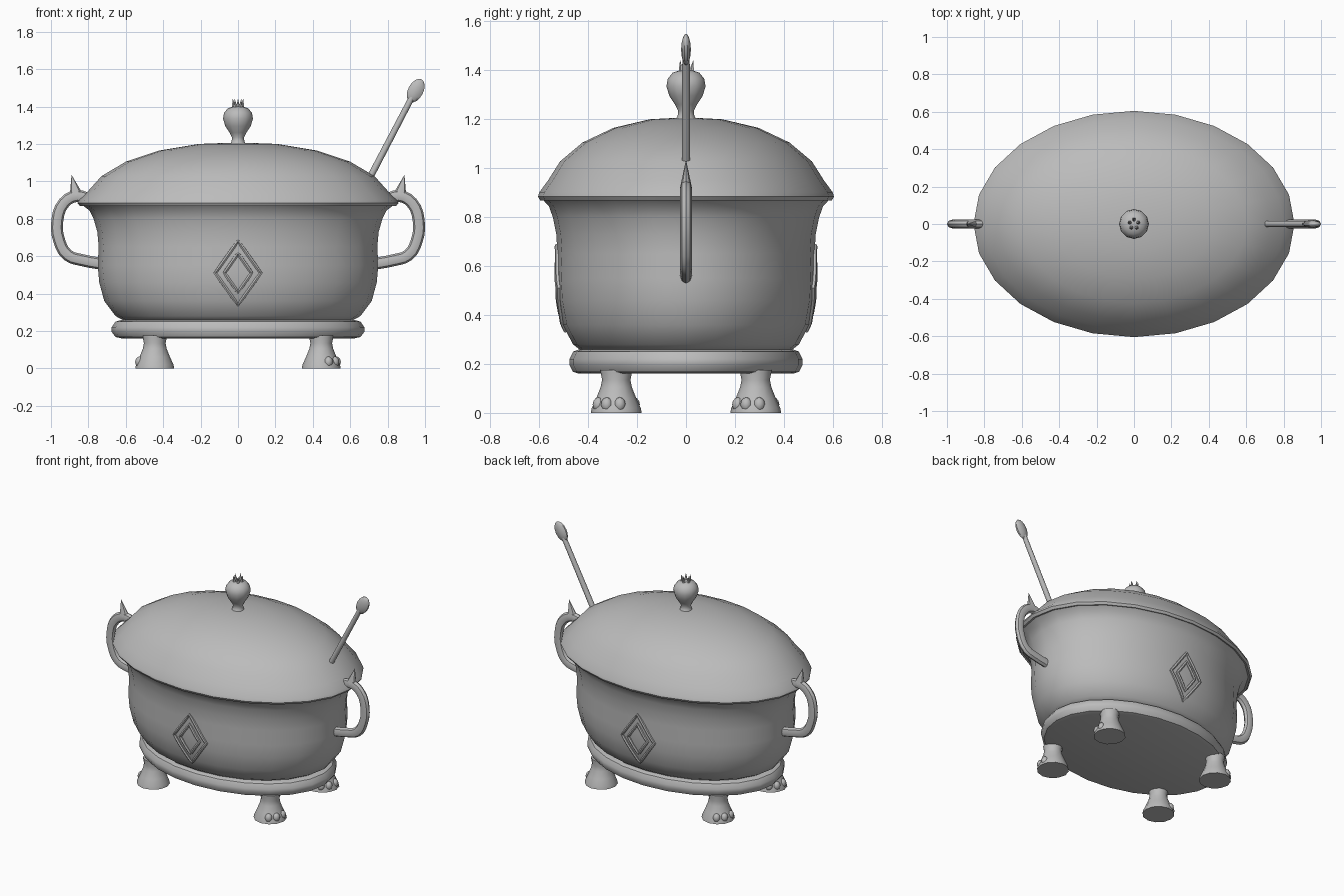
import bpy, bmesh, math
from mathutils import Vector, Matrix

if "Cube" in bpy.data.objects:
    bpy.data.objects.remove(bpy.data.objects["Cube"])

metal = bpy.data.materials.new("grey_metal")
metal.diffuse_color = (0.5, 0.5, 0.5, 1)
metal.use_nodes = True
metal.node_tree.nodes["Principled BSDF"].inputs["Base Color"].default_value = metal.diffuse_color
RATIO = 0.705  # oval depth / width


def activate(ob):
    bpy.ops.object.select_all(action='DESELECT')
    ob.select_set(True)
    bpy.context.view_layer.objects.active = ob


def finish(ob, angle=40):
    ob.data.materials.clear()
    ob.data.materials.append(metal)
    activate(ob)
    bpy.ops.object.shade_smooth_by_angle(angle=math.radians(angle))
    return ob


def from_bmesh(name, bm, angle=40):
    bmesh.ops.recalc_face_normals(bm, faces=bm.faces)
    me = bpy.data.meshes.new(name)
    bm.to_mesh(me)
    bm.free()
    ob = bpy.data.objects.new(name, me)
    bpy.context.collection.objects.link(ob)
    return finish(ob, angle)


def lathe(name, profile, seg=24, ratio=1.0, at=(0, 0, 0), angle=40):
    """Closed turned shape; profile is (radius, z), ratio squashes y."""
    bm = bmesh.new()
    rings = []
    for r, z in profile:
        rings.append([bm.verts.new((at[0] + r * math.cos(2 * math.pi * i / seg),
                                    at[1] + r * ratio * math.sin(2 * math.pi * i / seg),
                                    at[2] + z)) for i in range(seg)])
    for a, b in zip(rings, rings[1:]):
        for i in range(seg):
            j = (i + 1) % seg
            bm.faces.new((a[i], a[j], b[j], b[i]))
    bm.faces.new(rings[0])
    bm.faces.new(rings[-1])
    return from_bmesh(name, bm, angle)


def tube(name, points, radius, smooth=False, cyclic=False, flat=1.0, res=2):
    cu = bpy.data.curves.new(name, 'CURVE')
    cu.dimensions = '3D'
    cu.bevel_depth = radius
    cu.bevel_resolution = res
    cu.use_fill_caps = True
    if smooth:
        sp = cu.splines.new('BEZIER')
        sp.bezier_points.add(len(points) - 1)
        for bp, p in zip(sp.bezier_points, points):
            bp.co = p
            bp.handle_left_type = bp.handle_right_type = 'AUTO'
        sp.resolution_u = 3
    else:
        sp = cu.splines.new('POLY')
        sp.points.add(len(points) - 1)
        for q, p in zip(sp.points, points):
            q.co = (*p, 1)
    sp.use_cyclic_u = cyclic
    ob = bpy.data.objects.new(name, cu)
    bpy.context.collection.objects.link(ob)
    activate(ob)
    bpy.ops.object.convert(target='MESH')
    ob = bpy.context.object
    for v in ob.data.vertices:
        v.co.y *= flat
    return finish(ob)


def cone(name, base, tip, r1, r2=0.0, seg=8, flat=1.0):
    base, tip = Vector(base), Vector(tip)
    d = tip - base
    m = Matrix.Translation((base + tip) / 2) @ d.to_track_quat('Z', 'Y').to_matrix().to_4x4()
    bm = bmesh.new()
    bmesh.ops.create_cone(bm, cap_ends=True, segments=seg, radius1=r1, radius2=r2,
                          depth=d.length, matrix=m)
    for v in bm.verts:
        v.co.y = base.y + (v.co.y - base.y) * flat
    return from_bmesh(name, bm)


def ellipsoid(name, matrix, u=10, v=8):
    bm = bmesh.new()
    bmesh.ops.create_uvsphere(bm, u_segments=u, v_segments=v, radius=1, matrix=matrix)
    return from_bmesh(name, bm, 50)


# Bowl, lid and base plinth
BOWL = [(.60, .25), (.655, .28), (.715, .36), (.742, .46), (.75, .55), (.745, .65),
        (.752, .73), (.772, .80), (.795, .845), (.835, .875)]
lathe("bowl", BOWL, ratio=RATIO)
lathe("lid", [(.81, .875), (.845, .868), (.858, .884), (.85, .902), (.80, .95), (.73, 1.028),
              (.60, 1.105), (.42, 1.165), (.21, 1.20), (.05, 1.206)], ratio=RATIO)
lathe("base_plinth", [(.62, .16), (.655, .168), (.675, .195), (.675, .22), (.655, .25),
                      (.62, .26)], ratio=RATIO)

# Lid knob with a small crown
lathe("knob", [(.042, 1.20), (.034, 1.215), (.032, 1.235), (.045, 1.26), (.068, 1.295),
               (.08, 1.335), (.075, 1.365), (.055, 1.39), (.025, 1.40)], seg=12)
for i in range(5):
    a = 2 * math.pi * i / 5 + math.pi / 2
    c, s = math.cos(a), math.sin(a)
    cone("knob_crown_point", (.022 * c, .022 * s, 1.385), (.03 * c, .03 * s, 1.442), .014, seg=5)

# Ladle handle and bowl
axis = Vector((.46, 0, .888)).normalized()
cone("ladle_handle", (.695, 0, 1.0), (.93, 0, 1.45), .018, .016, seg=10)
tilt = axis.to_track_quat('Z', 'Y').to_matrix().to_4x4()
side = Vector((axis.z, 0, -axis.x))
frame = Matrix((side, Vector((0, 1, 0)), axis)).transposed().to_4x4()
ellipsoid("ladle_bowl", Matrix.Translation((.95, 0, 1.485)) @ frame
          @ Matrix.Diagonal((.043, .02, .068, 1)))

# Side handles with thumb spikes
for sx in (-1, 1):
    path = [(.79, .90), (.86, .922), (.93, .885), (.966, .79), (.955, .68), (.91, .605),
            (.83, .578), (.735, .56)]
    tube("side_handle", [(sx * x, 0, z) for x, z in path], .032, smooth=True, flat=.75)
    cone("handle_spike", (sx * .865, 0, .925), (sx * .89, 0, 1.035), .036, seg=8, flat=.65)


# Diamond frames following the bowl wall
def wall_y(x, z):
    for (r0, z0), (r1, z1) in zip(BOWL, BOWL[1:]):
        if z0 <= z <= z1:
            r = r0 + (r1 - r0) * (z - z0) / (z1 - z0)
            return RATIO * math.sqrt(r * r - x * x)


for sy in (-1, 1):
    for name, w, h in (("outer_diamond", .122, .172), ("inner_diamond", .073, .105)):
        corners = [(w, 0), (0, h), (-w, 0), (0, -h)]
        pts = []
        for k in range(4):
            (x0, z0), (x1, z1) = corners[k], corners[(k + 1) % 4]
            for i in range(6):
                x, z = x0 + (x1 - x0) * i / 6, .51 + z0 + (z1 - z0) * i / 6
                pts.append((x, sy * wall_y(x, z), z))
        tube(name, pts, .01, cyclic=True, res=1)

# Clawed feet: the left pair is the right pair turned half way round
for sx in (-1, 1):
    for sy in (-1, 1):
        cx, cy = sx * .445, sy * .285
        lathe("foot", [(.104, 0), (.1, .02), (.082, .06), (.064, .105), (.058, .135),
                       (.064, .165), (.064, .175)], seg=12, at=(cx, cy, 0))
        for deg in (-62, -28, 10):
            a = math.radians(deg) + (math.pi if sx < 0 else 0)
            ellipsoid("toe", Matrix.Translation((cx + .082 * math.cos(a), cy + .082 * math.sin(a), .034))
                      @ Matrix.Diagonal((.024, .024, .03, 1)), u=8, v=6)
